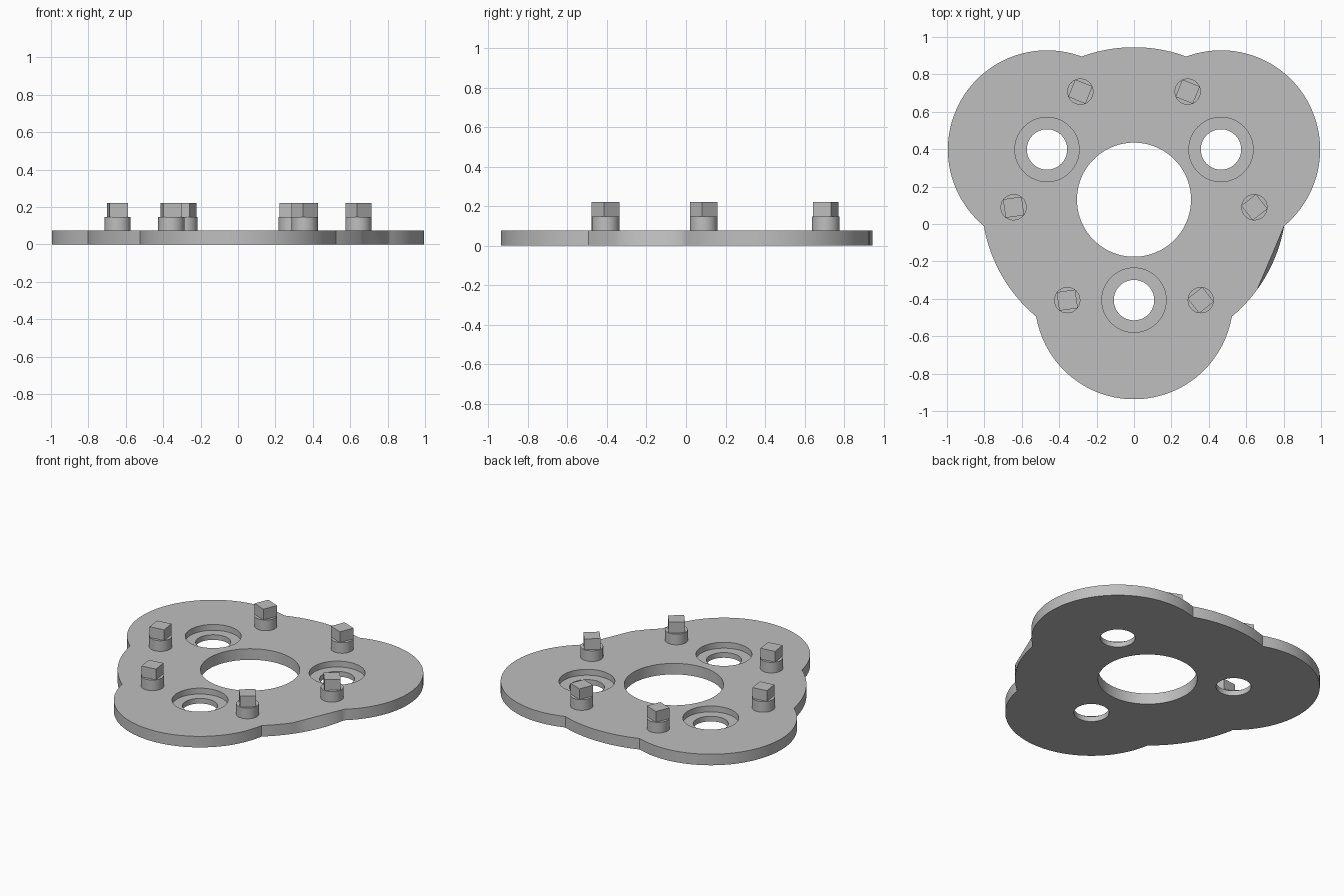
import bpy, bmesh
from math import radians, sin, cos, sqrt
from mathutils import Vector

cube = bpy.data.objects.get("Cube")
if cube:
    bpy.data.objects.remove(cube, do_unlink=True)

CENTRE = Vector((0, 0.13, 0))   # middle of the three-fold pattern
THICK = 0.075
LOBE_DIST, LOBE_R, DISC_R = 0.537, 0.53, 0.815
ARMS = (30, 150, 270)

grey = bpy.data.materials.new("plain grey")
grey.use_nodes = True
colour = (0.52, 0.52, 0.52, 1)
grey.diffuse_color = colour
grey.node_tree.nodes["Principled BSDF"].inputs["Base Color"].default_value = colour


def polar(radius, degrees, z=0):
    a = radians(degrees)
    return CENTRE + Vector((radius * cos(a), radius * sin(a), z))


def smooth(obj):
    bpy.ops.object.select_all(action='DESELECT')
    obj.select_set(True)
    bpy.context.view_layer.objects.active = obj
    bpy.ops.object.shade_smooth_by_angle(angle=radians(30))


def cylinder(name, radius, place, bottom, top, sides=64):
    bpy.ops.mesh.primitive_cylinder_add(
        vertices=sides, radius=radius, depth=top - bottom,
        location=(place.x, place.y, (bottom + top) / 2))
    obj = bpy.context.object
    obj.name = name
    obj.data.materials.append(grey)
    return obj


def outline_radius(degrees):
    # Outer edge of a disc joined with three round lobes
    best = DISC_R
    for arm in ARMS:
        f = radians(degrees - arm)
        inside = LOBE_R ** 2 - (LOBE_DIST * sin(f)) ** 2
        if inside > 0:
            best = max(best, LOBE_DIST * cos(f) + sqrt(inside))
    return best


# Plate: outline extruded upward
bm = bmesh.new()
base = [bm.verts.new(polar(outline_radius(a), a)) for a in range(360)]
face = bm.faces.new(base)
up = bmesh.ops.extrude_face_region(bm, geom=[face])
top = [v for v in up["geom"] if isinstance(v, bmesh.types.BMVert)]
bmesh.ops.translate(bm, verts=top, vec=(0, 0, THICK))

# Slanted flat on the right edge: top edge follows a chord
p, q = polar(DISC_R, 350), polar(DISC_R, 324)
for v in top:
    if v.co.x > 0 and q.y < v.co.y < p.y:
        v.co.x = q.x + (p.x - q.x) * (v.co.y - q.y) / (p.y - q.y)
bmesh.ops.recalc_face_normals(bm, faces=bm.faces)
mesh = bpy.data.meshes.new("plate")
bm.to_mesh(mesh)
bm.free()
plate = bpy.data.objects.new("plate", mesh)
bpy.context.collection.objects.link(plate)
mesh.materials.append(grey)

# Centre bore and three counterbored holes
cutters = [cylinder("bore_cutter", 0.305, CENTRE, -0.1, 0.2, 96)]
for arm in ARMS:
    spot = polar(LOBE_DIST, arm)
    cutters.append(cylinder("hole_cutter", 0.108, spot, -0.1, 0.2))
    cutters.append(cylinder("counterbore_cutter", 0.172, spot, 0.035, 0.2))
for c in cutters:
    c.hide_render = True
    mod = plate.modifiers.new(c.name, 'BOOLEAN')
    mod.operation = 'DIFFERENCE'
    mod.solver = 'EXACT'
    mod.object = c
bpy.context.view_layer.update()
graph = bpy.context.evaluated_depsgraph_get()
cut = bpy.data.meshes.new_from_object(plate.evaluated_get(graph))
plate.modifiers.clear()
plate.data = cut
for c in cutters:
    bpy.data.objects.remove(c, do_unlink=True)
smooth(plate)

# Six studs: round collar with a square head, in pairs between the lobes
for k in range(3):
    gap = 90 + 120 * k
    for side in (-26.4, 26.4):
        spot = polar(0.645, gap + side)
        smooth(cylinder("stud_collar", 0.07, spot, THICK - 0.005, 0.147, 48))
        bpy.ops.mesh.primitive_cube_add(
            size=1, location=(spot.x, spot.y, 0.183),
            rotation=(0, 0, radians(120 * k - 22)))
        head = bpy.context.object
        head.name = "stud_head"
        head.scale = (0.1, 0.1, 0.074)
        head.data.materials.append(grey)
